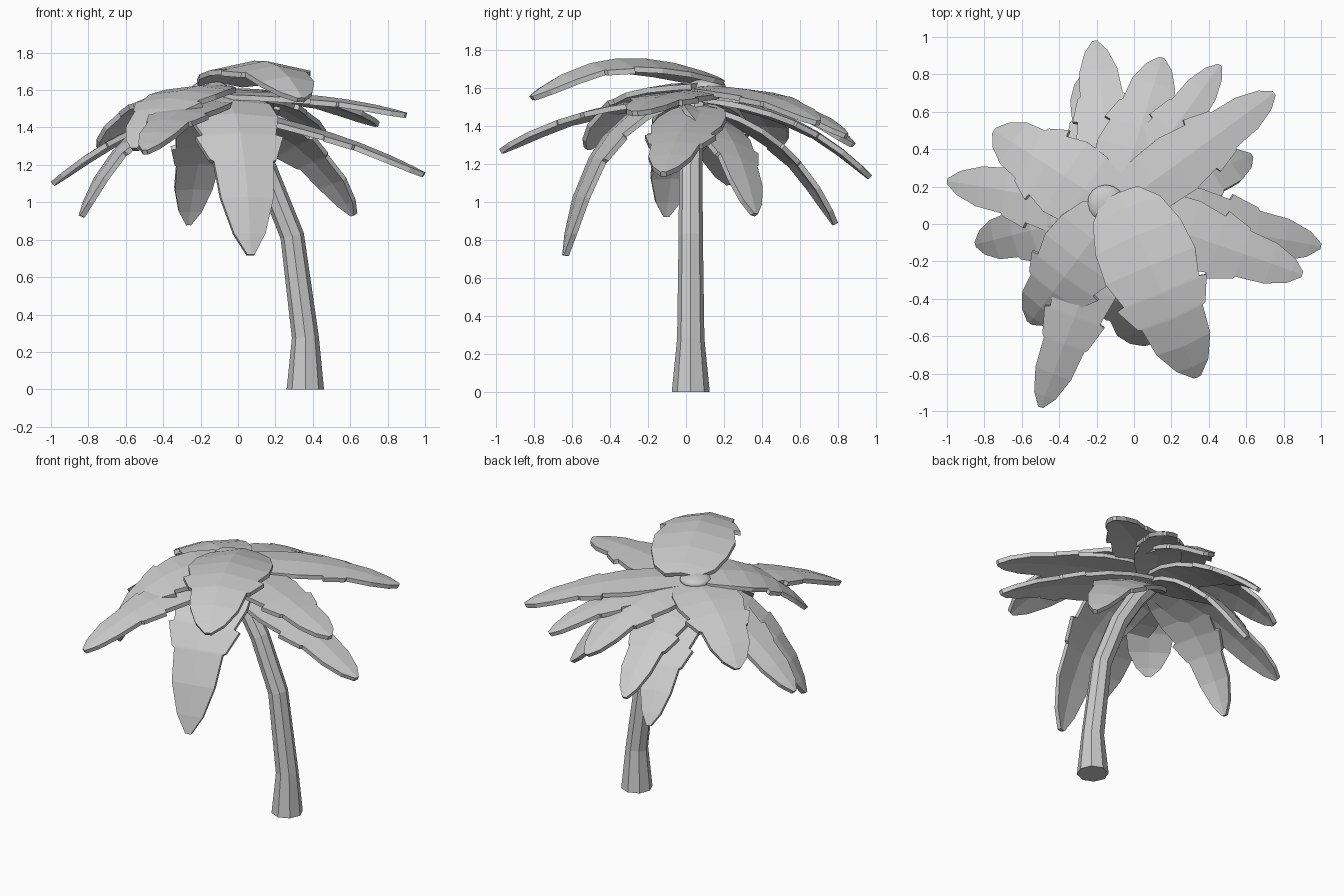
import bpy, bmesh, math
from mathutils import Vector, Matrix

if "Cube" in bpy.data.objects:
    bpy.data.objects.remove(bpy.data.objects["Cube"])


def finish(name, bm):
    bmesh.ops.recalc_face_normals(bm, faces=bm.faces)
    me = bpy.data.meshes.new(name)
    bm.to_mesh(me)
    bm.free()
    ob = bpy.data.objects.new(name, me)
    bpy.context.collection.objects.link(ob)
    return ob


def make_trunk(path, sides=8):
    """Curved trunk: rings square to the path, leaning in the xz plane."""
    bm = bmesh.new()
    rings = []
    for x, y, z, r, lean in path:
        u = Vector((math.cos(lean), 0, math.sin(lean)))
        v = Vector((0, 1, 0))
        rings.append([bm.verts.new(Vector((x, y, z)) + r * (u * math.cos(a) + v * math.sin(a)))
                      for a in (math.tau * i / sides for i in range(sides))])
    for a, b in zip(rings, rings[1:]):
        for i in range(sides):
            j = (i + 1) % sides
            bm.faces.new((a[i], a[j], b[j], b[i]))
    bm.faces.new(rings[0][::-1])
    bm.faces.new(rings[-1])
    return finish("trunk", bm)


# Frond outline: position along the frond, share of half width (with two notches)
OUTLINE = [(0, .4), (.07, .75), (.2, .95), (.35, 1), (.49, .84), (.5, 1.0), (.63, .76),
           (.64, .68), (.8, .6), (.93, .36), (1, .08)]


def make_frond(name, base, tip, ctrl_z, half, reach=.6, roll=0, sag=.1, thick=.028):
    """Arched, slightly domed blade from base to tip."""
    p0, p2 = Vector(base), Vector(tip)
    p1 = p0.lerp(p2, reach)
    p1.z = ctrl_z
    flat = p2 - p0
    flat.z = 0
    flat.normalize()
    bm = bmesh.new()
    rows = []
    for t, w in OUTLINE:
        p = p0 * (1 - t) ** 2 + p1 * 2 * t * (1 - t) + p2 * t * t
        tan = ((p1 - p0) * (1 - t) + (p2 - p1) * t).normalized()
        side = Matrix.Rotation(roll, 3, tan) @ Vector((-flat.y, flat.x, 0))
        up = tan.cross(side)
        s = side * half * w
        drop = up * half * w * sag
        top = [p - s - drop, p, p + s - drop]
        rows.append([bm.verts.new(q) for q in top]
                    + [bm.verts.new(q - up * thick) for q in reversed(top)])
    for a, b in zip(rows, rows[1:]):
        for i in range(6):
            j = (i + 1) % 6
            bm.faces.new((a[i], a[j], b[j], b[i]))
    bm.faces.new(rows[0])
    bm.faces.new(rows[-1][::-1])
    return finish(name, bm)


# Trunk
make_trunk([(.36, .025, 0, .1, 0), (.36, .025, .28, .072, .08), (.29, .025, .82, .064, .25),
            (.15, .025, 1.17, .062, .5), (.02, .03, 1.38, .062, .65), (-.12, .06, 1.56, .06, .7)])

# Crown knob
bpy.ops.mesh.primitive_uv_sphere_add(segments=16, ring_count=8, radius=.1, location=(-.15, .11, 1.61))
knob = bpy.context.object
knob.name = "crown_knob"
knob.scale.z = .4
bpy.ops.object.shade_smooth()

# Fronds: tip, arch control height, half width, base height, arch reach, roll
C = (-.1, .08)
FRONDS = [
    ((-.21, .98, 1.14), 1.52, .17, 1.56, .6, 0),
    ((-.27, .80, .89), 1.42, .17, 1.52, .65, 0),
    ((.15, .89, 1.31), 1.62, .2, 1.6, .6, 0),
    ((.46, .85, 1.36), 1.6, .15, 1.58, .6, 0),
    ((.75, .70, 1.43), 1.62, .17, 1.61, .6, 0),
    ((.63, .37, .94), 1.42, .18, 1.5, .65, -.35),
    ((1.0, -.12, 1.16), 1.4, .19, 1.52, .6, 0),
    ((.90, -.27, 1.48), 1.6, .19, 1.59, .6, 0),
    ((.07, -.65, .72), 1.58, .24, 1.58, .82, 0),
    ((-.50, -.98, 1.28), 1.55, .17, 1.56, .6, 0),
    ((-.56, -.53, 1.29), 1.65, .22, 1.63, .7, 0),
    ((-.85, -.11, .93), 1.5, .18, 1.56, .72, 0),
    ((-1.0, .23, 1.11), 1.46, .18, 1.55, .55, 0),
    ((-.75, .50, 1.3), 1.63, .22, 1.61, .65, 0),
]
for n, (tip, cz, half, bz, reach, roll) in enumerate(FRONDS, 1):
    make_frond(f"frond_{n}", (*C, bz), tip, cz, half, reach, roll)

# Raised top frond
make_frond("top_frond", (-.08, .17, 1.66), (.34, -.82, 1.56), 1.9, .26, .6, 0, .2)
